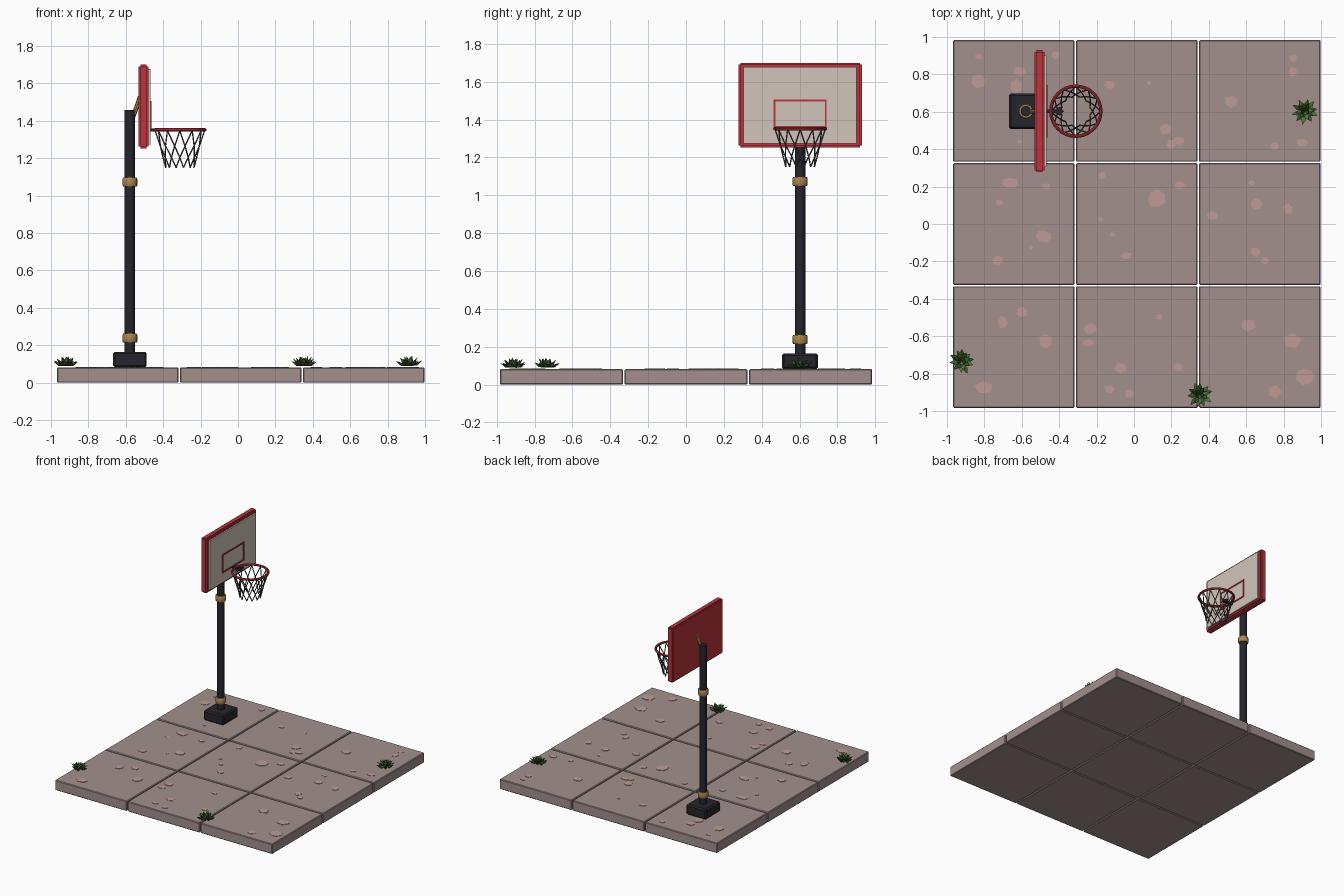
import bpy, bmesh, math, random
from mathutils import Vector, Matrix

if "Cube" in bpy.data.objects:
    bpy.data.objects.remove(bpy.data.objects["Cube"])

random.seed(7)
PY = 0.603          # y of the hoop's centre line
TOP = 0.082         # paving height
POLE_X = -0.578


def mat(name, rgb):
    m = bpy.data.materials.new(name)
    m.diffuse_color = (*rgb, 1)
    m.use_nodes = True
    m.node_tree.nodes["Principled BSDF"].inputs["Base Color"].default_value = m.diffuse_color
    return m


STONE = mat("stone", (0.36, 0.28, 0.265))
PATCH = mat("patch", (0.52, 0.33, 0.30))
BLACK = mat("dark_metal", (0.018, 0.018, 0.025))
RED = mat("red", (0.50, 0.035, 0.045))
WHITE = mat("board", (0.64, 0.56, 0.50))
GOLD = mat("bronze", (0.42, 0.24, 0.08))
NET = mat("net", (0.09, 0.085, 0.075))
GREENS = [mat("leaf_dark", (0.03, 0.09, 0.02)), mat("leaf_light", (0.09, 0.19, 0.04))]


def finish(bm, name, *mats):
    bmesh.ops.recalc_face_normals(bm, faces=bm.faces)
    me = bpy.data.meshes.new(name)
    bm.to_mesh(me)
    bm.free()
    ob = bpy.data.objects.new(name, me)
    for m in mats:
        me.materials.append(m)
    bpy.context.collection.objects.link(ob)
    return ob


def box(name, x, y, z, m, bevel=0.0, segs=1):
    bm = bmesh.new()
    size = [b - a for a, b in (x, y, z)]
    mid = [(a + b) / 2 for a, b in (x, y, z)]
    bmesh.ops.create_cube(bm, size=1, matrix=Matrix.Translation(mid) @ Matrix.Diagonal((*size, 1)))
    if bevel:
        bmesh.ops.bevel(bm, geom=bm.edges[:], offset=bevel, segments=segs, affect='EDGES')
    return finish(bm, name, m)


def rod(bm, a, b, r1, r2=None, n=12):
    a, b = Vector(a), Vector(b)
    rot = (b - a).to_track_quat('Z', 'Y').to_matrix().to_4x4()
    bmesh.ops.create_cone(bm, cap_ends=True, segments=n, radius1=r1, radius2=r1 if r2 is None else r2,
                          depth=(b - a).length, matrix=Matrix.Translation((a + b) / 2) @ rot)


def lathe(name, profile, x, y, m, n=16, closed=False):
    bm = bmesh.new()
    rings = [[bm.verts.new((x + r * math.cos(i * math.tau / n), y + r * math.sin(i * math.tau / n), z))
              for i in range(n)] for r, z in profile]
    pairs = list(zip(rings, rings[1:])) + ([(rings[-1], rings[0])] if closed else [])
    for a, b in pairs:
        for i in range(n):
            j = (i + 1) % n
            bm.faces.new((a[i], a[j], b[j], b[i]))
    if not closed:
        bm.faces.new(rings[0])
        bm.faces.new(rings[-1])
    return finish(bm, name, m)


def smooth(ob):
    bpy.ops.object.select_all(action='DESELECT')
    ob.select_set(True)
    bpy.context.view_layer.objects.active = ob
    bpy.ops.object.shade_smooth_by_angle(angle=math.radians(40))


# paving slabs, 3 x 3
for i in range(3):
    for j in range(3):
        cx, cy = 0.015 + (i - 1) * 0.658, (j - 1) * 0.658
        box(f"slab_{i}_{j}", (cx - 0.325, cx + 0.325), (cy - 0.325, cy + 0.325), (0, TOP), STONE, 0.005)

# worn patches on the slabs: x, y, radius
BACK = [(-.83, .90, .025), (-.42, .91, .03), (-.83, .77, .05), (-.61, .82, .04), (-.63, .74, .04),
        (-.13, .75, .032), (.08, .76, .016), (.52, .66, .048), (.85, .89, .025), (.85, .82, .03),
        (.75, .42, .03), (.90, .44, .035), (.17, .51, .038), (.24, .45, .038), (.20, .43, .03), (-.61, .445, .015)]
MIDDLE = [(-.66, .225, .045), (-.47, .205, .025), (-.72, .12, .022), (-.17, .265, .025), (.245, .21, .035),
          (.12, .14, .05), (-.18, .03, .016), (-.48, -.06, .045), (-.55, -.12, .014), (-.115, -.05, .015),
          (-.04, -.165, .035), (-.73, -.19, .04), (.42, .05, .032), (.63, .225, .02), (.655, .11, .042),
          (.825, .085, .035), (.65, -.145, .03), (.70, -.19, .03)]
FRONT = [(-.70, -.52, .036), (-.60, -.465, .03), (-.47, -.62, .048), (-.80, -.87, .048), (-.235, -.555, .032),
         (-.245, -.63, .035), (.135, -.49, .02), (-.07, -.765, .036), (-.13, -.88, .03), (-.025, -.90, .03),
         (.235, -.76, .034), (.61, -.535, .045), (.845, -.62, .048), (.915, -.81, .05), (.75, -.89, .04)]
bm = bmesh.new()
for x, y, r in BACK + MIDDLE + FRONT:
    n, turn = random.choice((5, 6, 7)), random.uniform(0, 6)
    sx, sy = random.uniform(0.75, 1.1), random.uniform(0.6, 1)
    pts = [(x + sx * r * k * math.cos(a), y - 0.005 + sy * r * k * math.sin(a))
           for a, k in ((turn + i * math.tau / n, random.uniform(0.85, 1.1)) for i in range(n))]
    low = [bm.verts.new((px, py, TOP - 0.002)) for px, py in pts]
    high = [bm.verts.new((px, py, TOP + 0.003)) for px, py in pts]
    bm.faces.new(high)
    for i in range(n):
        bm.faces.new((low[i], low[(i + 1) % n], high[(i + 1) % n], high[i]))
finish(bm, "worn_patches", PATCH)

# plants: rosettes of pointed leaves
for k, (x, y) in enumerate([(0.915, 0.603), (-0.922, -0.733), (0.35, -0.912)]):
    bm = bmesh.new()
    for count, tilt, length in ((10, 14, 0.078), (8, 34, 0.068), (5, 60, 0.056)):
        for i in range(count):
            L, w = length * random.uniform(0.85, 1.03), 0.013
            m = (Matrix.Translation((x, y, TOP + 0.008)) @
                 Matrix.Rotation((i + random.uniform(-.2, .2)) * math.tau / count + tilt, 4, 'Z') @
                 Matrix.Rotation(-math.radians(tilt + random.uniform(-6, 6)), 4, 'Y'))
            base, tip, a, b, c, d = (bm.verts.new(m @ Vector(p)) for p in (
                (0, 0, 0), (L, 0, 0.008), (L * .6, w, 0.003), (L * .6, 0, 0.006), (L * .6, -w, 0.003), (L * .6, 0, -0.008)))
            for p, q in ((a, b), (b, c), (c, d), (d, a)):
                for end in (base, tip):
                    bm.faces.new((p, q, end)).material_index = i % 2
    finish(bm, f"plant_{k}", *GREENS)

# foot block, pole and bronze collars
box("foot_block", (-0.668, -0.488), (PY - 0.095, PY + 0.095), (TOP, 0.165), BLACK, 0.01)
smooth(lathe("pole", [(0.028, 0.15), (0.028, 1.458)], POLE_X, PY, BLACK))
for name, z in (("lower_collar", 0.238), ("upper_collar", 1.073)):
    smooth(lathe(name, [(0.026, z - 0.024), (0.036, z - 0.024), (0.04, z - 0.016), (0.04, z + 0.016),
                        (0.036, z + 0.024), (0.026, z + 0.024)], POLE_X, PY, GOLD, closed=True))

# brace between pole and backboard
bm = bmesh.new()
rod(bm, (-0.568, PY, 1.40), (-0.523, PY, 1.53), 0.012, n=8)
finish(bm, "board_brace", GOLD)

# backboard: red slab, white face, target rectangle
box("backboard", (-0.532, -0.479), (PY - 0.326, PY + 0.326), (1.252, 1.70), RED, 0.01, 2)
box("board_face", (-0.485, -0.468), (PY - 0.298, PY + 0.298), (1.274, 1.678), WHITE)
for s in (-1, 1):
    yy = PY + s * 0.135
    box(f"target_side_{s}", (-0.47, -0.462), (yy - 0.005, yy + 0.005), (1.355, 1.506), RED)
for name, z in (("target_bottom", 1.36), ("target_top", 1.501)):
    box(name, (-0.47, -0.462), (PY - 0.14, PY + 0.14), (z - 0.005, z + 0.005), RED)

# rim and its mounting arm
RX, RZ = -0.311, 1.352
tube = [(0.134 + 0.009 * math.cos(a), RZ + 0.009 * math.sin(a)) for a in (i * math.tau / 8 for i in range(8))]
smooth(lathe("rim", tube, RX, PY, RED, n=32, closed=True))
box("arm_bar", (-0.47, -0.42), (PY - 0.01, PY + 0.01), (RZ - 0.009, RZ + 0.007), BLACK)
bm = bmesh.new()
outline = [(-0.44, 0), (-0.395, -0.024), (-0.375, 0), (-0.395, 0.024)]
low = [bm.verts.new((px, PY + py, RZ - 0.009)) for px, py in outline]
high = [bm.verts.new((px, PY + py, RZ + 0.009)) for px, py in outline]
bm.faces.new(low)
bm.faces.new(high)
for i in range(4):
    bm.faces.new((low[i], low[(i + 1) % 4], high[(i + 1) % 4], high[i]))
finish(bm, "arm_wedge", BLACK)

# net: zigzag rows of cord
N = 12
rows = [(0.132, RZ - 0.004), (0.108, 1.265), (0.09, 1.205), (0.078, 1.15)]


def knot(row, i):
    r, z = rows[row]
    a = (i + 0.5 * (row % 2)) * math.tau / N
    return (RX + r * math.cos(a), PY + r * math.sin(a), z)


bm = bmesh.new()
for row in range(3):
    for i in range(N):
        for step in ((0, -1) if row % 2 == 0 else (0, 1)):
            rod(bm, knot(row, i), knot(row + 1, i + step), 0.0038, n=5)
finish(bm, "net", NET)
